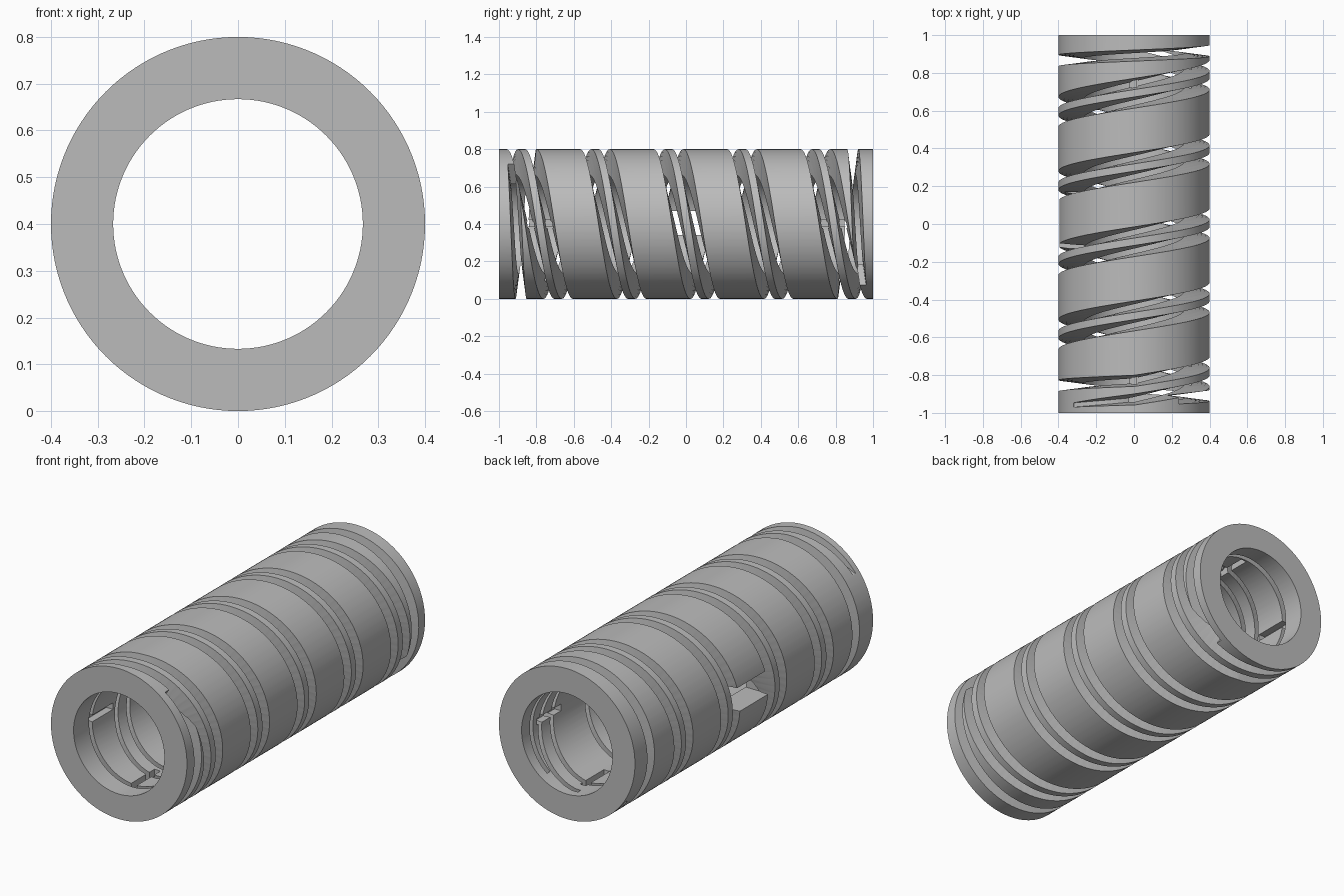
import bpy, bmesh, math
from mathutils import Matrix

if "Cube" in bpy.data.objects:
    bpy.data.objects.remove(bpy.data.objects["Cube"], do_unlink=True)

R, BORE, PITCH, MID = 0.4, 0.267, 0.393, 0.4
LAST = 1620            # helix angle at which a groove starts to run out


def make_object(name, bm):
    bmesh.ops.recalc_face_normals(bm, faces=bm.faces[:])
    mesh = bpy.data.meshes.new(name)
    bm.to_mesh(mesh)
    bm.free()
    obj = bpy.data.objects.new(name, mesh)
    bpy.context.collection.objects.link(obj)
    return obj


def skin(bm, sections, closed):
    """Join matching cross-sections with quads, capping open ends."""
    rings = [[bm.verts.new(p) for p in s] for s in sections]
    n = len(rings[0])
    pairs = list(zip(rings, rings[1:]))
    if closed:
        pairs.append((rings[-1], rings[0]))
    else:
        bm.faces.new(rings[0])
        bm.faces.new(rings[-1])
    for a, b in pairs:
        for i in range(n):
            j = (i + 1) % n
            bm.faces.new((a[i], a[j], b[j], b[i]))


def around(phi, r, y):
    """Point at angle phi, measured from the top towards +x."""
    return (r * math.sin(phi), y, MID + r * math.cos(phi))


# Plain sleeve
bm = bmesh.new()
section = ((BORE, -1), (R, -1), (R, 1), (BORE, 1))
skin(bm, [[around(math.tau * k / 120, r, y) for r, y in section]
          for k in range(120)], True)
sleeve = make_object("grooved_sleeve", bm)


# Tapered helical groove: flat closing turn, regular helix, shallow run-out
def groove_y(deg):
    if deg < 0:
        return -0.83 + 0.095 * deg / 330
    run = min(deg, LAST) + 0.5 * max(0, deg - LAST)
    return -0.83 + PITCH * run / 360


def groove_cutter(name, flip, shift):
    sections = []
    for deg in range(-324, LAST + 55, 6):
        phi, y = deg, groove_y(deg)
        if flip:
            phi, y = LAST - deg, shift - y
        phi = math.radians(phi + 0.7)
        t = max(0, deg - LAST) / 54
        deep = 0.25 + 0.147 * t
        outer, inner = 0.031 * (1 - 0.6 * t), 0.011
        sections.append([around(phi, deep, y - inner), around(phi, deep, y + inner),
                         around(phi, 0.412, y + outer), around(phi, 0.412, y - outer)])
    bm = bmesh.new()
    skin(bm, sections, False)
    bmesh.ops.triangulate(bm, faces=bm.faces[:])
    return make_object(name, bm)


def box_cutter(name, centre, size, turn=0):
    bm = bmesh.new()
    bmesh.ops.create_cube(bm, size=1)
    bmesh.ops.scale(bm, vec=size, verts=bm.verts[:])
    bmesh.ops.translate(bm, vec=centre, verts=bm.verts[:])
    place = Matrix.Translation((0, 0, MID)) @ Matrix.Rotation(turn, 4, 'Y')
    bmesh.ops.transform(bm, matrix=place, verts=bm.verts[:])
    return make_object(name, bm)


cutters = [groove_cutter("first_groove_cutter", False, 0),
           groove_cutter("second_groove_cutter", True, 0.01),
           box_cutter("side_window_cutter", (-0.35, 0.02, 0.005), (0.3, 0.3, 0.13))]

# Short keyways inside the bore at both ends
for end in (-1, 1):
    for k in range(4):
        cutters.append(box_cutter("keyway_cutter", (0.27, end * 0.77, 0),
                                  (0.07, 0.2, 0.035), k * math.pi / 2 + 0.013))

for cutter in cutters:
    cutter.hide_render = True
    cut = sleeve.modifiers.new(cutter.name, 'BOOLEAN')
    cut.operation, cut.solver, cut.object = 'DIFFERENCE', 'EXACT', cutter

# Bake the cuts and drop the helpers
result = bpy.data.meshes.new_from_object(
    sleeve.evaluated_get(bpy.context.evaluated_depsgraph_get()))
sleeve.modifiers.clear()
sleeve.data = result
for cutter in cutters:
    bpy.data.objects.remove(cutter, do_unlink=True)

# Plain grey metal
grey = bpy.data.materials.new("plain_grey")
grey.use_nodes = True
colour = (0.5, 0.5, 0.5, 1)
grey.diffuse_color = colour
grey.node_tree.nodes["Principled BSDF"].inputs["Base Color"].default_value = colour
sleeve.data.materials.clear()
sleeve.data.materials.append(grey)

bpy.ops.object.select_all(action='DESELECT')
sleeve.select_set(True)
bpy.context.view_layer.objects.active = sleeve
bpy.ops.object.shade_smooth_by_angle(angle=math.radians(25))
